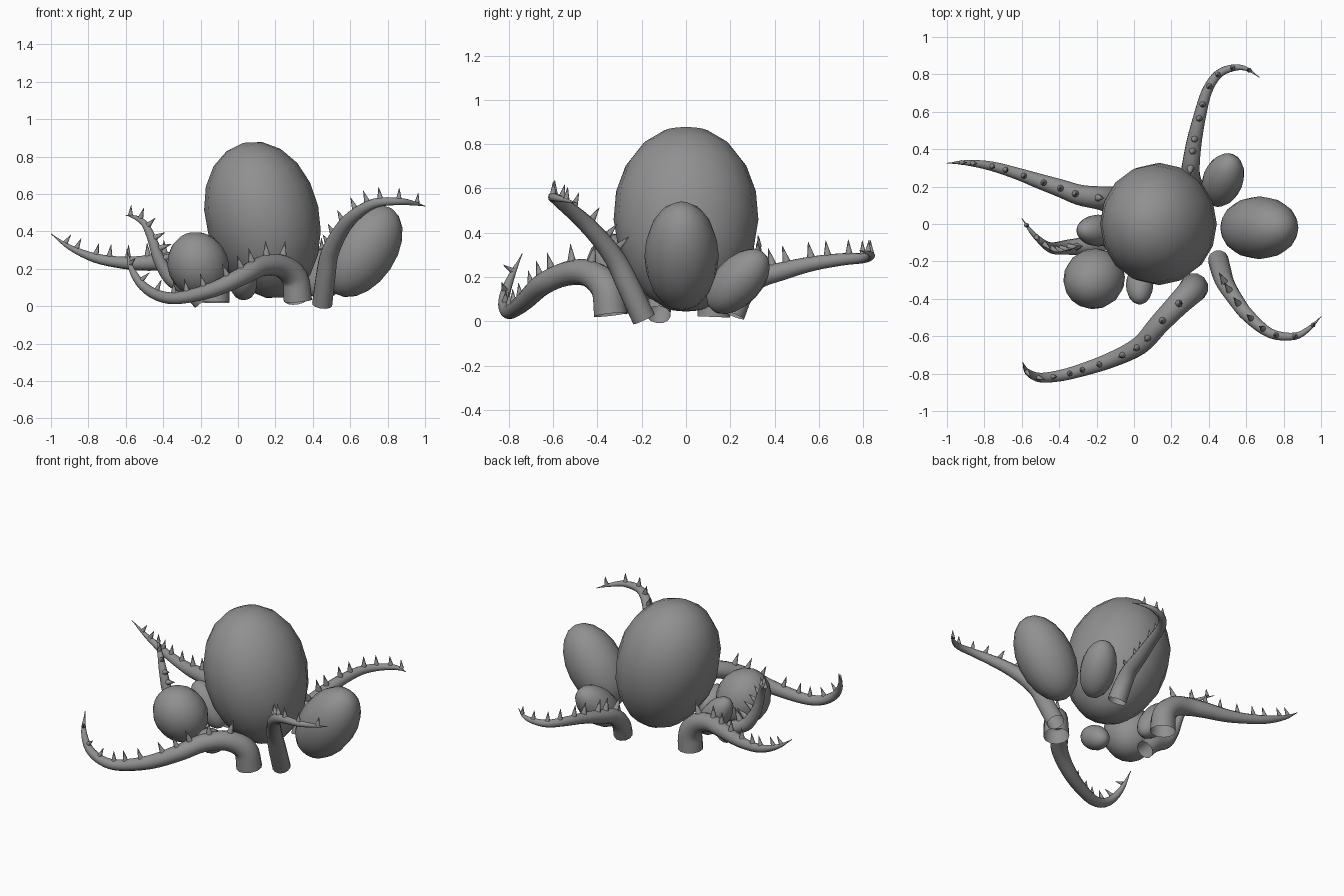
import bpy, bmesh, math
from mathutils import Vector, Matrix

if "Cube" in bpy.data.objects:
    bpy.data.objects.remove(bpy.data.objects["Cube"])

UP = Vector((0, 0, 1))

# Dark grey skin shared by every part
skin = bpy.data.materials.new("dark_grey")
skin.diffuse_color = (0.28, 0.28, 0.28, 1)
skin.use_nodes = True
skin.node_tree.nodes["Principled BSDF"].inputs["Base Color"].default_value = skin.diffuse_color


def bulb(name, center, axis, radii, egg=0.0):
    """Smooth ellipsoid whose long axis leans along the given direction."""
    bpy.ops.mesh.primitive_uv_sphere_add(segments=16, ring_count=10, radius=1, location=center)
    ob = bpy.context.object
    ob.name = name
    for v in ob.data.vertices:  # fuller towards the top
        v.co.x *= 1 + egg * v.co.z
        v.co.y *= 1 + egg * v.co.z
    ob.scale = radii
    ob.rotation_mode = 'QUATERNION'
    ob.rotation_quaternion = UP.rotation_difference(Vector(axis))
    ob.data.materials.append(skin)
    bpy.ops.object.shade_smooth()


def spline(pts, steps=4):
    """Catmull-Rom samples through 4-component points (x, y, z, radius)."""
    p = [Vector(q) for q in pts]
    p = [2 * p[0] - p[1]] + p + [2 * p[-1] - p[-2]]
    out = []
    for a, b, c, d in zip(p, p[1:], p[2:], p[3:]):
        for i in range(steps):
            t = i / steps
            out.append(0.5 * (2 * b + (c - a) * t + (2 * a - 5 * b + 4 * c - d) * t * t
                              + (3 * b - a - 3 * c + d) * t ** 3))
    return out + [p[-2]]


def tentacle(name, pts, spikes, start, sides=12):
    """Tapered open-bottomed tube with a row of spikes along its upper side."""
    path = spline(pts)
    pos = [q.to_3d() for q in path]
    rad = [max(q.w, 0.002) for q in path]
    n = len(pos)
    tan = [(pos[min(i + 1, n - 1)] - pos[max(i - 1, 0)]).normalized() for i in range(n)]
    bm = bmesh.new()
    side = tan[0].orthogonal().normalized()
    rings = []
    for c, r, t in zip(pos, rad, tan):
        side = (side - t * side.dot(t)).normalized()
        other = t.cross(side)
        rings.append([bm.verts.new(c + r * (side * math.cos(a) + other * math.sin(a)))
                      for a in (2 * math.pi * k / sides for k in range(sides))])
    for lo, hi in zip(rings, rings[1:]):
        for k in range(sides):
            j = (k + 1) % sides
            bm.faces.new((lo[k], lo[j], hi[j], hi[k]))
    bm.faces.new(rings[-1])
    # spikes evenly spaced by arc length
    length = [0]
    for a, b in zip(pos, pos[1:]):
        length.append(length[-1] + (b - a).length)
    for s in range(spikes):
        f = start + (0.93 - start) * s / (spikes - 1)
        i = min(range(n), key=lambda m: abs(length[m] - f * length[-1]))
        up = (UP - tan[i] * UP.dot(tan[i])).normalized()
        h = 0.095 - 0.045 * f
        base = pos[i] + up * (rad[i] * 0.8 + h / 2)
        rot = UP.rotation_difference(up).to_matrix().to_4x4()
        bmesh.ops.create_cone(bm, cap_ends=True, segments=8, radius1=h * 0.25, radius2=0.001,
                              depth=h, matrix=Matrix.Translation(base) @ rot)
    me = bpy.data.meshes.new(name)
    bm.to_mesh(me)
    bm.free()
    me.materials.append(skin)
    ob = bpy.data.objects.new(name, me)
    bpy.context.collection.objects.link(ob)
    bpy.ops.object.select_all(action='DESELECT')
    ob.select_set(True)
    bpy.context.view_layer.objects.active = ob
    bpy.ops.object.shade_smooth_by_angle(angle=math.radians(50))


# Main body and the bulbs around it
bulb("main_body", (.135, 0, .46), (-.25, 0, .97), (.303, .327, .427), .05)
bulb("right_bulb", (.67, -.02, .295), (.56, 0, .83), (.174, .168, .274))
bulb("back_bulb", (.475, .235, .18), (.27, .66, .70), (.108, .108, .18))
bulb("front_left_bulb", (-.213, -.293, .22), (-.35, -.35, .87), (.163, .16, .182))
bulb("front_bulb", (.03, -.325, .12), (0, -.8, .5), (.073, .076, .115))
bulb("left_bulb", (-.19, -.035, .19), (-.6, 0, .8), (.085, .085, .16))

# Spiked tentacles: x, y, z, radius along each path
tentacle("front_tentacle", [
    (.32, -.34, .03, .078), (.305, -.36, .15, .072), (.23, -.435, .215, .062),
    (.13, -.54, .215, .055), (.03, -.65, .165, .05), (-.13, -.73, .09, .042),
    (-.31, -.79, .045, .034), (-.42, -.815, .055, .03), (-.51, -.82, .11, .025),
    (-.57, -.79, .2, .016), (-.595, -.74, .305, 0)], 11, .18)
tentacle("right_tentacle", [
    (.45, -.19, .01, .055), (.47, -.265, .17, .053), (.49, -.32, .28, .048),
    (.54, -.4, .385, .042), (.61, -.49, .475, .036), (.73, -.585, .55, .026),
    (.86, -.6, .56, .019), (.94, -.555, .55, .012), (1, -.495, .535, 0)], 8, .3)
tentacle("back_tentacle", [
    (.31, .21, .03, .058), (.3, .25, .12, .055), (.305, .32, .19, .048),
    (.32, .43, .225, .042), (.35, .57, .26, .034), (.39, .71, .28, .028),
    (.45, .8, .285, .023), (.53, .835, .295, .018), (.6, .83, .305, .011),
    (.67, .785, .32, 0)], 9, .2)
tentacle("left_back_tentacle", [
    (-.12, .125, .02, .077), (-.125, .13, .13, .072), (-.19, .14, .21, .062),
    (-.29, .155, .24, .055), (-.39, .19, .238, .048), (-.51, .23, .23, .04),
    (-.62, .268, .233, .032), (-.765, .31, .258, .025), (-.9, .328, .315, .014),
    (-1, .325, .387, 0)], 9, .22)
tentacle("left_tentacle", [
    (-.19, -.125, .03, .056), (-.24, -.12, .08, .052), (-.29, -.12, .11, .046),
    (-.36, -.125, .15, .04), (-.42, -.13, .245, .033), (-.46, -.12, .36, .025),
    (-.5, -.09, .44, .018), (-.55, -.04, .475, .011), (-.6, .03, .487, 0)], 8, .25)
